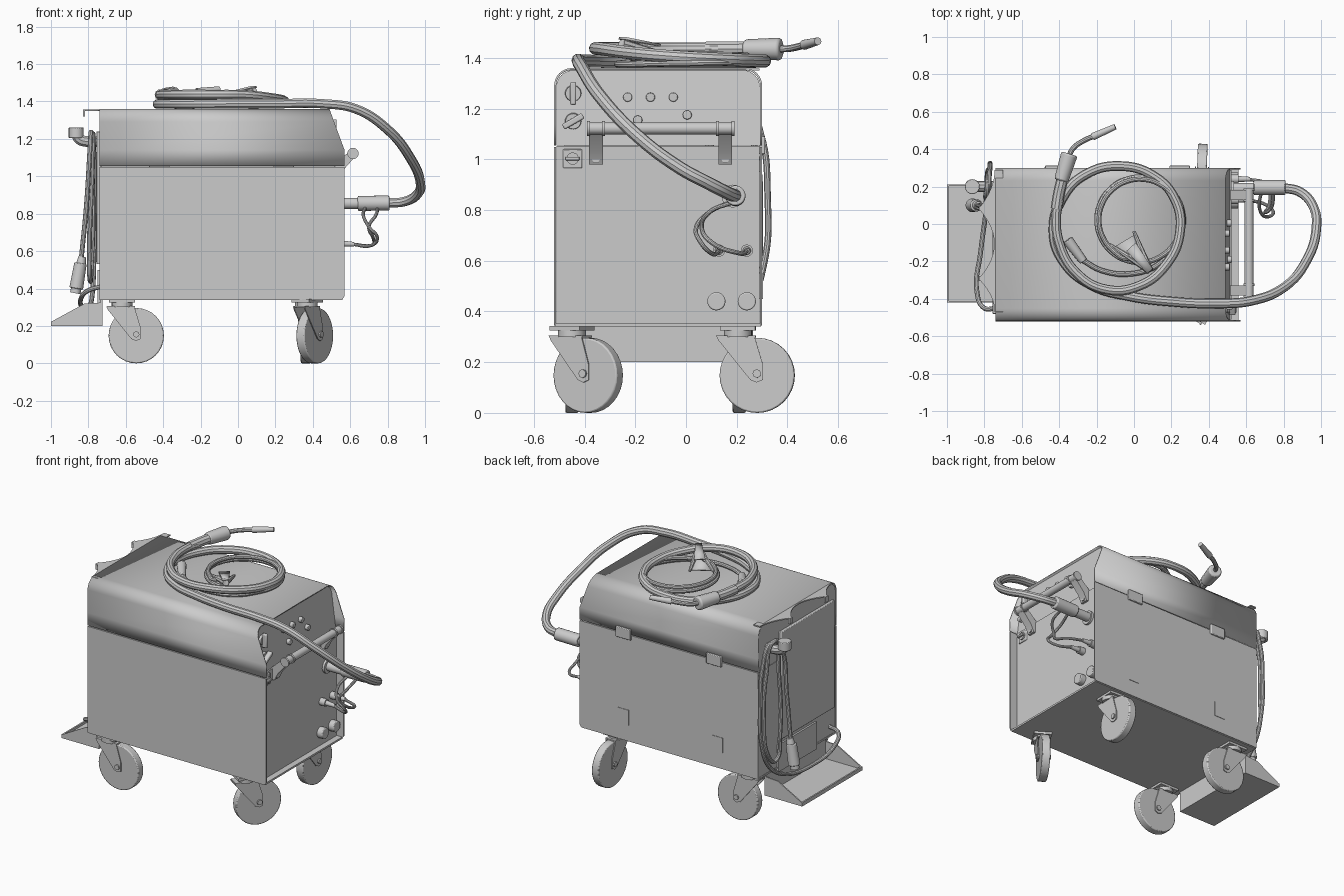
import bpy, bmesh, math
from mathutils import Vector, Matrix


def mesh(name, verts, faces, M=None, thick=0):
    bm = bmesh.new()
    vs = [bm.verts.new(v) for v in verts]
    for f in faces:
        bm.faces.new([vs[i] for i in f])
    bmesh.ops.recalc_face_normals(bm, faces=bm.faces)
    me = bpy.data.meshes.new(name)
    bm.to_mesh(me)
    bm.free()
    ob = bpy.data.objects.new(name, me)
    bpy.context.collection.objects.link(ob)
    if M:
        me.transform(M)
    if thick:
        s = ob.modifiers.new("thickness", 'SOLIDIFY')
        s.thickness, s.offset = thick, 0
    return ob


def prism(name, pts, a, b, axis, M=None):
    """Extrude a 2D outline from a to b along an axis; b may depend on the point."""
    end = b if callable(b) else (lambda p: b)
    put = {'x': lambda p, t: (t, p[0], p[1]), 'y': lambda p, t: (p[0], t, p[1]),
           'z': lambda p, t: (p[0], p[1], t)}[axis]
    n = len(pts)
    verts = [put(p, a) for p in pts] + [put(p, end(p)) for p in pts]
    faces = [list(range(n)), list(range(n, 2 * n))]
    faces += [[i, (i + 1) % n, n + (i + 1) % n, n + i] for i in range(n)]
    return mesh(name, verts, faces, M)


def bevel(ob, w, seg=2):
    m = ob.modifiers.new("bevel", 'BEVEL')
    m.width, m.segments, m.limit_method = w, seg, 'ANGLE'
    return ob


def box(name, x, y, z, w=0, M=None):
    ob = prism(name, [(x[0], y[0]), (x[1], y[0]), (x[1], y[1]), (x[0], y[1])], z[0], z[1], 'z', M)
    return bevel(ob, w) if w else ob


def cyl(name, p, q, r, r2=None, n=20, M=None):
    p, q = Vector(p), Vector(q)
    T = Matrix.Translation(p) @ (q - p).to_track_quat('Z', 'Y').to_matrix().to_4x4()
    r2, L = (r if r2 is None else r2), (q - p).length
    ring = lambda rad, h: [(rad * math.cos(2 * math.pi * i / n), rad * math.sin(2 * math.pi * i / n), h) for i in range(n)]
    faces = [list(range(n)), list(range(n, 2 * n))] + [[i, (i + 1) % n, n + (i + 1) % n, n + i] for i in range(n)]
    return mesh(name, ring(r, 0) + ring(r2, L), faces, (M @ T) if M else T)


def tube(name, pts, r, res=8):
    cu = bpy.data.curves.new(name, 'CURVE')
    cu.dimensions, cu.bevel_depth, cu.bevel_resolution = '3D', r, 3
    cu.use_fill_caps, cu.resolution_u = True, res
    sp = cu.splines.new('BEZIER')
    sp.bezier_points.add(len(pts) - 1)
    for b, p in zip(sp.bezier_points, pts):
        b.co = p
        b.handle_left_type = b.handle_right_type = 'AUTO'
    ob = bpy.data.objects.new(name, cu)
    bpy.context.collection.objects.link(ob)
    return ob


# Cabinet: solid core plus thin wrap-around skins that overhang the control end
def arch(inset, r=0.065, low=1.055):
    y0, y1, zt = -0.52 + inset, 0.30 - inset, 1.36 - inset
    pts = [(y0, low), (y0, 1.14)]
    for cy, a0 in ((y0 + r, 180), (y1 - r, 90)):
        for i in range(9):
            a = math.radians(a0 - i * 90 / 8)
            pts.append((cy + r * math.cos(a), zt - r + r * math.sin(a)))
    return pts + [(y1, 1.14), (y1, low)]


skin_end = lambda p: 0.57 if p[1] <= 1.14 else 0.57 - 0.08 * (p[1] - 1.14) / 0.215
box("cabinet_lower", (-0.738, 0.52), (-0.51, 0.29), (0.348, 1.052))
prism("cabinet_upper", arch(0.009), -0.738, lambda p: 0.515 - 0.04 * (p[1] - 1.05) / 0.31, 'x')
prof = arch(0.004)
n = len(prof)
mesh("hood_skin", [(-0.74, *p) for p in prof] + [(skin_end(p), *p) for p in prof],
     [[i, i + 1, n + i + 1, n + i] for i in range(n - 1)], thick=0.008)
for y, side in ((-0.52, "left"), (0.292, "right")):
    prism("side_skin_" + side, [(-0.74, 0.345), (0.56, 0.345), (0.57, 0.36), (0.57, 1.049), (-0.74, 1.049)], y, y + 0.008, 'y')
box("base_plate", (-0.74, 0.56), (-0.515, 0.295), (0.34, 0.352))
for x in (-0.42, 0.245):
    box("hinge", (x - 0.055, x + 0.055), (0.29, 0.312), (1.02, 1.09), 0.004)
for x in (-0.44, 0.25):
    box("side_latch", (x - 0.04, x + 0.04), (0.29, 0.303), (0.45, 0.55))

# Rear panel and scalloped bottle bracket
box("rear_panel", (-0.757, -0.73), (-0.48, 0.08), (0.53, 1.24), 0.004)
box("rear_lower_panel", (-0.75, -0.73), (-0.30, 0.10), (0.32, 0.5))
edge = [(-0.745 - 0.075 * (i / 8) ** 2, 0.29 - 0.195 * i / 8) for i in range(9)]
edge += [(-0.747 - 0.073 * (i / 6 - 1) ** 2, 0.07 - 0.35 * i / 12) for i in range(13)]
edge += [(-0.745 - 0.075 * (1 - i / 8) ** 2, -0.305 - 0.165 * i / 8) for i in range(9)]
prism("bottle_bracket", [(-0.70, 0.29)] + edge + [(-0.70, -0.47)], 1.35, 1.358, 'z')
for y in (0.083, -0.292):
    box("bracket_lip", (-0.83, -0.818), (y - 0.014, y + 0.014), (1.32, 1.358))

# Bottle tray
box("tray_floor", (-1.0, -0.725), (-0.42, 0.21), (0.20, 0.21))
box("tray_lip", (-1.0, -0.99), (-0.42, 0.21), (0.20, 0.225))
box("tray_back", (-0.735, -0.725), (-0.42, 0.21), (0.20, 0.345))
for y in (-0.42, 0.202):
    prism("tray_side", [(-1, 0.2), (-0.725, 0.2), (-0.725, 0.325), (-0.82, 0.32), (-1, 0.222)], y, y + 0.008, 'y')

# Swivel casters: position and trailing direction
for name, x, y, ang in (("rear_left", -0.62, -0.45, 0), ("rear_right", -0.62, 0.21, 0),
                        ("front_left", 0.37, -0.45, 58), ("front_right", 0.36, 0.205, 88)):
    M = Matrix.Translation((x, y, 0)) @ Matrix.Rotation(math.radians(ang), 4, 'Z')
    bevel(cyl(name + "_wheel", (0.076, -0.026, 0.148), (0.076, 0.026, 0.148), 0.148, n=32, M=M), 0.006)
    cyl(name + "_axle", (0.076, -0.046, 0.155), (0.076, 0.046, 0.155), 0.017, n=8, M=M)
    cyl(name + "_swivel", (0, 0, 0.30), (0, 0, 0.33), 0.055, n=24, M=M)
    box(name + "_mount_plate", (-0.07, 0.07), (-0.055, 0.055), (0.325, 0.343), M=M)
    box(name + "_fork_top", (-0.08, 0.07), (-0.037, 0.037), (0.298, 0.306), M=M)
    for s in (-1, 1):
        prism(name + "_fork", [(-0.085, 0.305), (-0.075, 0.285), (0.05, 0.13), (0.075, 0.12), (0.1, 0.13),
                               (0.1, 0.19), (0.065, 0.306)], s * 0.031, s * 0.037, 'y', M)

# Control panel
for z, a in ((1.26, 90), (1.15, 30)):
    x = 0.515 - 0.04 * (z - 1.05) / 0.31
    cyl("dial_base", (x - 0.01, -0.445, z), (x + 0.012, -0.445, z), 0.034, 0.03, 24)
    K = Matrix.Translation((x, -0.445, z)) @ Matrix.Rotation(math.radians(a), 4, 'X')
    box("dial_grip", (0.005, 0.04), (-0.045, 0.045), (-0.012, 0.012), 0.006, K)
box("switch_plate", (0.51, 0.526), (-0.485, -0.41), (0.965, 1.04), 0.004)
cyl("switch_disc", (0.52, -0.447, 1.003), (0.536, -0.447, 1.003), 0.024)
box("switch_grip", (0.53, 0.548), (-0.475, -0.42), (0.996, 1.01), 0.003)
for y, z in ((-0.23, 1.245), (-0.14, 1.245), (-0.05, 1.245), (0.005, 1.175), (-0.19, 1.155)):
    x = 0.515 - 0.04 * (z - 1.05) / 0.31
    bevel(cyl("button", (x - 0.01, y, z), (x + 0.022, y, z), 0.018, n=16), 0.004)

# Push handle
cyl("handle_bar", (0.615, -0.385, 1.122), (0.615, 0.185, 1.122), 0.024)
for y in (-0.355, 0.155):
    for e in (-0.03, 0.03):
        cyl("handle_collar", (0.615, y + e - 0.006, 1.122), (0.615, y + e + 0.006, 1.122), 0.03)
    prism("handle_arm", [(0.515, 0.98), (0.535, 0.98), (0.56, 1.03), (0.635, 1.115), (0.605, 1.142), (0.515, 1.06)],
          y - 0.027, y + 0.027, 'y')
    cyl("handle_bolt", (0.52, y, 1.0), (0.545, y, 1.0), 0.016, n=6)

# Torch connector, hose fittings and caps
cyl("connector_flange", (0.515, 0.185, 0.855), (0.535, 0.185, 0.855), 0.045)
cyl("connector_neck", (0.52, 0.19, 0.855), (0.65, 0.19, 0.855), 0.03)
bevel(cyl("connector_body", (0.64, 0.195, 0.855), (0.81, 0.195, 0.857), 0.04), 0.006)
for y in (0.13, 0.24):
    cyl("hose_socket", (0.515, y, 0.64), (0.56, y, 0.64), 0.024)
    cyl("hose_fitting", (0.55, y, 0.64), (0.62, y, 0.637), 0.017, 0.012)
    off = y - 0.13
    tube("hose", [(0.68 + off * 0.6, 0.17 + off * 0.1, 0.83), (0.67 + off * 0.6, 0.09, 0.79), (0.70, 0.04 + off * 0.2, 0.73),
                  (0.745 - off * 0.2, 0.06 + off * 0.4, 0.67), (0.71, y - 0.03, 0.63), (0.61, y, 0.637)], 0.009)
for y in (0.12, 0.24):
    bevel(cyl("water_cap", (0.515, y, 0.44), (0.56, y, 0.44), 0.036), 0.005)

# Torch cable coiled on top
tube("torch_cable", [
    (0.79, 0.195, 0.857), (0.89, 0.17, 0.865), (0.96, 0.09, 0.905), (0.974, -0.03, 0.97), (0.92, -0.2, 1.10),
    (0.8, -0.34, 1.25), (0.63, -0.41, 1.36), (0.45, -0.425, 1.388), (0.2, -0.415, 1.388), (-0.03, -0.385, 1.388),
    (-0.22, -0.33, 1.386), (-0.37, -0.21, 1.386), (-0.43, -0.04, 1.386), (-0.37, 0.16, 1.386), (-0.25, 0.27, 1.386),
    (-0.08, 0.31, 1.388), (0.1, 0.26, 1.39), (0.22, 0.13, 1.395), (0.245, -0.05, 1.405), (0.17, -0.22, 1.42),
    (0.03, -0.33, 1.435), (-0.15, -0.35, 1.437), (-0.31, -0.26, 1.437), (-0.40, -0.1, 1.435), (-0.415, 0.05, 1.435),
    (-0.40, 0.13, 1.435)], 0.026)

# Torch
tube("torch_grip", [(-0.415, 0.08, 1.435), (-0.40, 0.17, 1.435), (-0.375, 0.27, 1.437)], 0.031)
bevel(cyl("torch_handle", (-0.39, 0.23, 1.435), (-0.345, 0.375, 1.435), 0.038, 0.045, 12), 0.01)
tube("torch_neck", [(-0.35, 0.36, 1.435), (-0.325, 0.405, 1.437), (-0.27, 0.445, 1.445), (-0.2, 0.475, 1.455)], 0.014)
cyl("torch_nozzle", (-0.22, 0.467, 1.452), (-0.10, 0.52, 1.466), 0.02, 0.015)

# Earth cable, plug and clamp
spiral = [(-0.28, -0.19, 1.385), (-0.17, -0.25, 1.378), (0.0, -0.265, 1.375), (0.14, -0.21, 1.375)]
for i in range(1, 29):
    a = math.radians(-60 + i * 24)
    r = 0.235 - 0.02 * i / 28
    spiral.append((0.03 + r * math.cos(a), 0.02 + r * math.sin(a), 1.377 + 0.04 * i / 28))
spiral += [(-0.02, -0.17, 1.43), (0.05, -0.22, 1.45)]
tube("earth_cable", spiral, 0.014, 4)
bevel(cyl("earth_plug", (-0.355, -0.085, 1.395), (-0.27, -0.2, 1.385), 0.03, 0.022, 16), 0.005)
tip = (0.085, -0.25, 1.455)
for k, (x, y, z) in enumerate(((-0.13, -0.11, 1.40), (0.0, -0.04, 1.40))):
    cyl("clamp_arm", (x, y, z), tip, 0.009, 0.02, 8)
mesh("clamp_plate_upper", [(-0.04, -0.145, 1.45), (0.07, -0.265, 1.478), (0.1, -0.24, 1.478), (0.01, -0.10, 1.45)],
     [[0, 1, 2, 3]], thick=0.01)
mesh("clamp_plate_lower", [(-0.10, -0.12, 1.40), (0.07, -0.26, 1.44), (0.095, -0.24, 1.44), (0.0, -0.06, 1.40)],
     [[0, 1, 2, 3]], thick=0.01)

# Mains cable hung on the rear hook
tube("cable_hook", [(-0.735, 0.2, 1.185), (-0.80, 0.2, 1.185), (-0.85, 0.2, 1.20), (-0.865, 0.2, 1.23)], 0.03)
bevel(cyl("cable_hook_end", (-0.865, 0.2, 1.205), (-0.865, 0.2, 1.262), 0.04), 0.004)
tube("mains_cable_loop", [
    (-0.735, -0.45, 0.41), (-0.80, -0.45, 0.39), (-0.84, -0.36, 0.345), (-0.82, -0.15, 0.29), (-0.79, 0.08, 0.31),
    (-0.775, 0.24, 0.42), (-0.77, 0.31, 0.6), (-0.77, 0.322, 0.85), (-0.77, 0.295, 1.1), (-0.775, 0.23, 1.225),
    (-0.775, 0.17, 1.2), (-0.78, 0.14, 1.0), (-0.795, 0.15, 0.6), (-0.79, 0.19, 0.44), (-0.785, 0.26, 0.5),
    (-0.775, 0.29, 0.75), (-0.78, 0.27, 1.05), (-0.785, 0.2, 1.235), (-0.79, 0.13, 1.17), (-0.81, 0.10, 0.85),
    (-0.838, 0.10, 0.56)], 0.013)
cyl("mains_plug_sleeve", (-0.833, 0.10, 0.57), (-0.843, 0.10, 0.51), 0.02, 0.03)
bevel(cyl("mains_plug", (-0.842, 0.10, 0.535), (-0.865, 0.10, 0.40), 0.033, 0.037), 0.005)
cyl("mains_plug_tip", (-0.863, 0.10, 0.41), (-0.87, 0.10, 0.375), 0.028)

# Tubes to meshes, then smooth shading with sharp edges kept
bpy.ops.object.select_all(action='DESELECT')
for ob in bpy.context.scene.objects:
    if ob.type == 'CURVE':
        ob.select_set(True)
        bpy.context.view_layer.objects.active = ob
bpy.ops.object.convert(target='MESH')
bpy.ops.object.select_all(action='SELECT')
bpy.ops.object.shade_smooth_by_angle(angle=math.radians(35))
